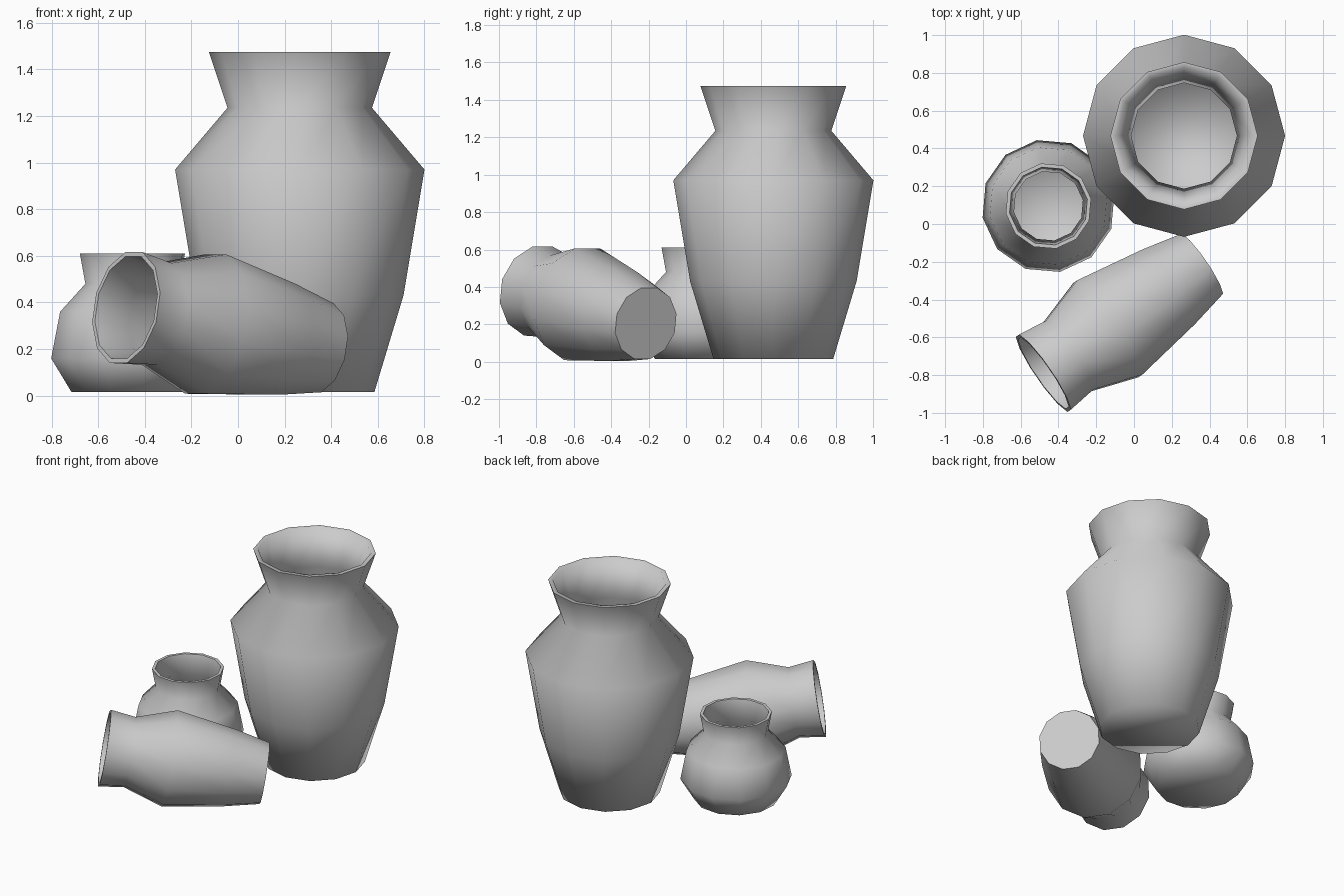
import bpy, bmesh, math
from mathutils import Matrix, Vector

SIDES = 12

cube = bpy.data.objects.get("Cube")
if cube:
    bpy.data.objects.remove(cube, do_unlink=True)

clay = bpy.data.materials.new("plain grey clay")
clay.use_nodes = True
clay.diffuse_color = (0.6, 0.6, 0.6, 1)
clay.node_tree.nodes["Principled BSDF"].inputs["Base Color"].default_value = clay.diffuse_color


def vase(name, outer, wall, matrix):
    """Spin an outer profile of (radius, height) rings and a thinner inner one."""
    base, mid, wide, neck, rim = outer
    inner = [(rim[0] - wall, rim[1])]
    inner += [(r - wall, h) for r, h in (neck, wide, mid)]
    inner.append((base[0] - wall, base[1] + wall))
    bm = bmesh.new()
    rings = []
    for radius, height in outer + inner:
        ring = []
        for i in range(SIDES):
            a = math.tau * i / SIDES
            ring.append(bm.verts.new((radius * math.cos(a), radius * math.sin(a), height)))
        rings.append(ring)
    for low, high in zip(rings, rings[1:]):
        for i in range(SIDES):
            j = (i + 1) % SIDES
            bm.faces.new((low[i], low[j], high[j], high[i]))
    # underside and inner floor
    bm.faces.new(rings[0][::-1])
    bm.faces.new(rings[-1])
    bmesh.ops.recalc_face_normals(bm, faces=bm.faces)
    mesh = bpy.data.meshes.new(name)
    bm.to_mesh(mesh)
    bm.free()
    mesh.materials.append(clay)
    obj = bpy.data.objects.new(name, mesh)
    bpy.context.collection.objects.link(obj)
    obj.matrix_world = matrix
    bpy.ops.object.select_all(action="DESELECT")
    obj.select_set(True)
    bpy.context.view_layer.objects.active = obj
    bpy.ops.object.shade_smooth_by_angle(angle=math.radians(75))
    return obj


# tall standing vase
vase("tall_vase",
     [(0.32, 0), (0.445, 0.415), (0.535, 0.955), (0.31, 1.22), (0.39, 1.46)],
     0.03, Matrix.Translation((0.265, 0.467, 0.015)))

# small round vase, turned a little
vase("small_vase",
     [(0.265, 0), (0.354, 0.145), (0.315, 0.345), (0.205, 0.465), (0.229, 0.595)],
     0.02, Matrix.Translation((-0.453, 0.095, 0.015)) @ Matrix.Rotation(math.radians(10), 4, "Z"))

# vase lying on its side, mouth raised
foot = Vector((0.355, -0.215, 0.205))
mouth = Vector((-0.48, -0.79, 0.378))
axis = mouth - foot
lying = Matrix.Translation(foot) @ axis.to_track_quat("Z", "Y").to_matrix().to_4x4()
vase("lying_vase",
     [(0.2, 0), (0.25, 0.22), (0.314, 0.608), (0.229, 0.866), (0.25, axis.length)],
     0.02, lying @ Matrix.Rotation(math.radians(15), 4, "Z"))
